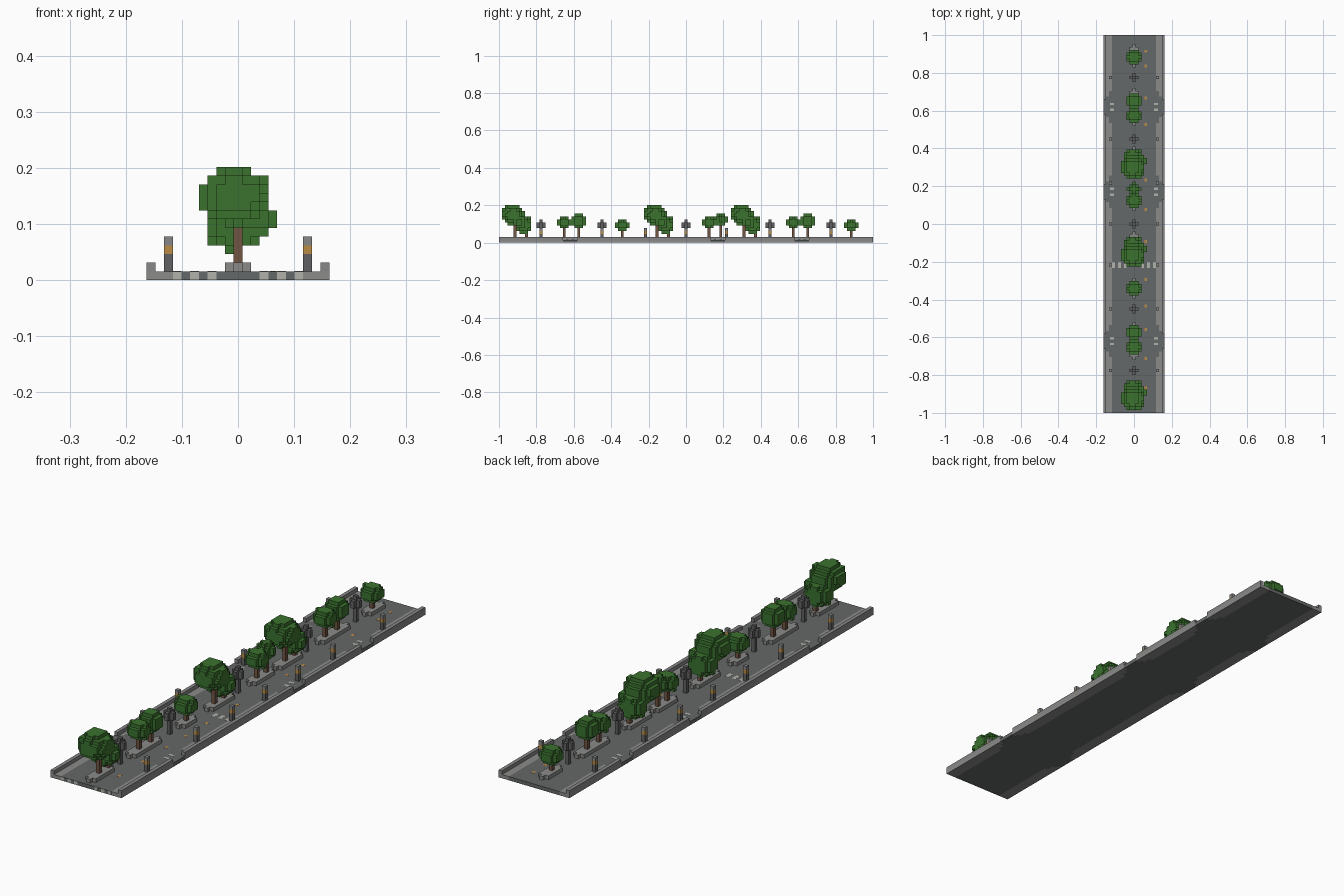
import bpy
import bmesh
from mathutils import Vector

old = bpy.data.objects.get("Cube")
if old:
    bpy.data.objects.remove(old, do_unlink=True)

V = 2 / 129          # edge of one block
HALF_X, HALF_Y = 10, 64


def material(name, r, g, b):
    m = bpy.data.materials.new(name)
    m.use_nodes = True
    m.diffuse_color = (r, g, b, 1)
    bsdf = m.node_tree.nodes["Principled BSDF"]
    bsdf.inputs["Base Color"].default_value = (r, g, b, 1)
    bsdf.inputs["Roughness"].default_value = 0.9
    return m


ASPHALT = material("asphalt_grey", 0.13, 0.14, 0.14)
PAVING = material("paving_grey", 0.26, 0.26, 0.255)
KERB = material("kerb_grey", 0.25, 0.245, 0.245)
PAINT = material("road_paint", 0.45, 0.45, 0.41)
POST = material("post_grey", 0.12, 0.12, 0.125)
AMBER = material("amber", 0.48, 0.26, 0.06)
LEAF = material("leaf_green", 0.043, 0.17, 0.028)
BARK = material("bark_brown", 0.17, 0.09, 0.055)

DIRECTIONS = [Vector(d) for d in
              ((1, 0, 0), (-1, 0, 0), (0, 1, 0), (0, -1, 0), (0, 0, 1), (0, 0, -1))]


def blocks(name, cells, mats, pick=None):
    """Mesh the outer skin of a set of (x, y, z) block positions."""
    cells = set(cells)
    bm = bmesh.new()
    corners = {}

    def vert(p):
        key = tuple(round(c * 2) for c in p)
        if key not in corners:
            corners[key] = bm.verts.new((p.x * V, p.y * V, (p.z + 0.5) * V))
        return corners[key]

    for cell in cells:
        centre = Vector(cell)
        for d in DIRECTIONS:
            if tuple(int(c) for c in centre + d) in cells:
                continue
            u = Vector((d.y, d.z, d.x))
            w = d.cross(u)
            quad = [centre + (d + u * a + w * b) / 2
                    for a, b in ((-1, -1), (1, -1), (1, 1), (-1, 1))]
            face = bm.faces.new([vert(p) for p in quad])
            face.material_index = pick(cell) if pick else 0
    mesh = bpy.data.meshes.new(name)
    bm.to_mesh(mesh)
    bm.free()
    for m in mats:
        mesh.materials.append(m)
    obj = bpy.data.objects.new(name, mesh)
    bpy.context.collection.objects.link(obj)
    return obj


def plate(name, x, y, z, size, mat):
    """Thin painted plate given in block units."""
    bm = bmesh.new()
    bmesh.ops.create_cube(bm, size=V)
    bmesh.ops.scale(bm, vec=size, verts=bm.verts)
    bmesh.ops.translate(bm, vec=(x * V, y * V, z * V), verts=bm.verts)
    mesh = bpy.data.meshes.new(name)
    bm.to_mesh(mesh)
    bm.free()
    mesh.materials.append(mat)
    obj = bpy.data.objects.new(name, mesh)
    bpy.context.collection.objects.link(obj)


def ball(cx, cy, cz, rx, ry, rz):
    """Block positions inside an ellipsoid."""
    return {(x, y, z)
            for x in range(-6, 7)
            for y in range(int(cy - ry) - 1, int(cy + ry) + 2)
            for z in range(2, 13)
            if ((x - cx) / rx) ** 2 + ((y - cy) / ry) ** 2 + ((z - cz) / rz) ** 2 <= 1}


def column(x, y, low, high):
    return {(x, y, z) for z in range(low, high + 1)}


# Road, pavements with flared side openings, and edge walls
OPENINGS = (-40, 11, 40)
FLARE = {8: 5, 9: 3, 10: 2}


def paved(x, y):
    return abs(x) in FLARE and all(abs(y - c) > FLARE[abs(x)] for c in OPENINGS)


ground = [(x, y) for x in range(-HALF_X, HALF_X + 1) for y in range(-HALF_Y, HALF_Y + 1)]
blocks("road", [(x, y, 0) for x, y in ground if not paved(x, y)], [ASPHALT])
blocks("pavement", [(x, y, 0) for x, y in ground if paved(x, y)], [PAVING])
blocks("edge_wall", [(x, y, 1) for x, y in ground if paved(x, y) and abs(x) == HALF_X], [KERB])

# Crossing stripes over the road, at the openings and on the front end
for side in (-1, 1):
    for x in (3, 5, 7):
        plate("crossing_stripe", side * x, -14, 1, (1, 2, 0.06), PAINT)
        plate("end_stripe", side * x, -64.5, 0.5, (1, 0.04, 1), PAINT)
    for c in OPENINGS:
        for step in (-1, 1):
            plate("side_crossing_stripe", side * 7.5, c + step, 1, (1.5, 0.8, 0.06), PAINT)

# Amber road marks along one lane
for y in (59, 54, 43, 34, 22, 15, 5, -6, -19, -28, -36, -46, -56):
    plate("lane_mark", 4, y, 1, (0.8, 1, 0.06), AMBER)

# Planted islands with tapered ends
for low, high in ((-63, -54), (-46, -34), (-25, -19), (-13, -3),
                  (5, 14), (16, 26), (34, 46), (54, 61)):
    blocks("island", [(x, y, 1) for x in (-1, 0, 1) for y in range(low, high + 1)
                      if x == 0 or low < y < high], [PAVING])

# Banded bollards on both pavements
for y in (-50, -29, -14, 0, 14, 29, 50):
    for side in (-1, 1):
        blocks("bollard", column(side * 8, y, 1, 4), [POST, AMBER, KERB],
               lambda c: max(0, c[2] - 2))

# Street lamps on the centre line
for y in (-50, -29, 0, 29, 50):
    arms = {(dx, y + dy, z) for z in (5, 6)
            for dx, dy in ((1, 0), (-1, 0), (0, 1), (0, -1))}
    blocks("street_lamp", column(0, y, 1, 7) | arms, [POST])

# Large leaning trees
for y in (-59, -10, 20):
    crown = (ball(-0.4, y - 0.7, 9.2, 4.2, 4.2, 3.4)
             | ball(-0.3, y + 3, 5.9, 3.5, 3.0, 3.1)
             | ball(1.8, y + 1.5, 6.8, 2.6, 2.6, 2.2))
    blocks("large_crown", crown, [LEAF])
    stems = column(0, y, 1, 7) | column(0, y + 4, 1, 4)
    blocks("large_trunk", stems - crown, [BARK])

# Small round trees: position along the street and crown height
for y, z, r in ((-42, 6.5, 2.5), (-37, 7, 2.6), (-22, 5.6, 2.4), (8, 6.5, 2.5),
                (12, 7.4, 2.1), (37, 6.5, 2.5), (42, 7, 2.6), (57, 5.6, 2.4)):
    crown = ball(0, y, z, r + 0.2, r, r - 0.1)
    blocks("small_crown", crown, [LEAF])
    blocks("small_trunk", column(0, y, 1, 6) - crown, [BARK])
